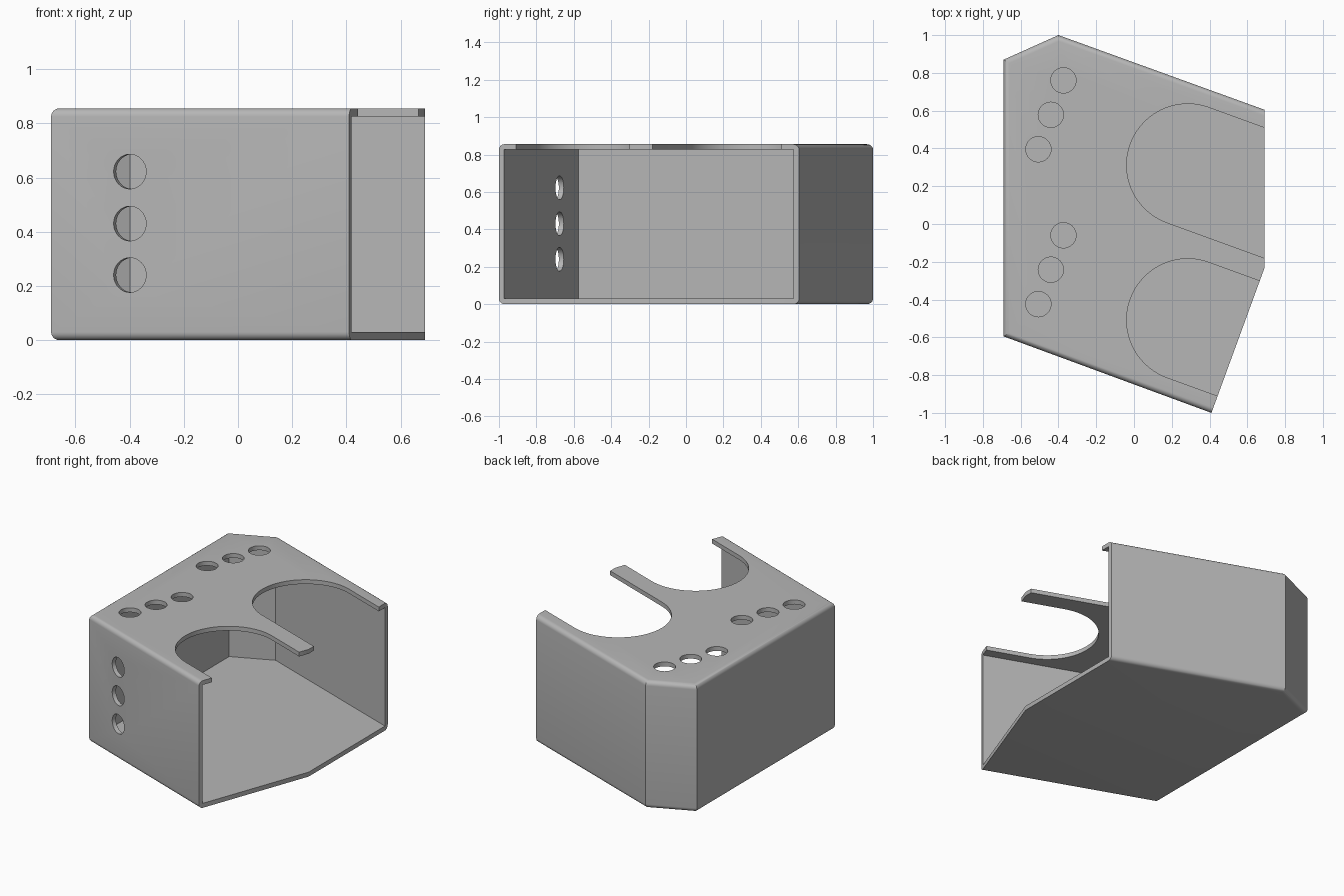
import bpy, bmesh
from math import sin, cos, pi, radians
from mathutils import Vector, Matrix
from mathutils.geometry import intersect_line_line_2d, intersect_line_line

cube = bpy.data.objects.get("Cube")
if cube:
    bpy.data.objects.remove(cube, do_unlink=True)

HEIGHT, WALL, ROUND = 0.855, 0.028, 0.03
TILT = radians(20)
ALONG = Vector((cos(TILT), -sin(TILT), 0))    # direction of the slanted side walls
ACROSS = Vector((sin(TILT), cos(TILT), 0))    # perpendicular to them

grey = bpy.data.materials.new("light_grey")
grey.use_nodes = True
colour = (0.47, 0.47, 0.47, 1)
grey.diffuse_color = colour
grey.node_tree.nodes["Principled BSDF"].inputs["Base Color"].default_value = colour


def prism(name, outline, z0, z1, rounded=()):
    """Extrude a flat outline; round the top and bottom of the listed sides."""
    bm = bmesh.new()
    low = [bm.verts.new((p[0], p[1], z0)) for p in outline]
    high = [bm.verts.new((p[0], p[1], z1)) for p in outline]
    n = len(outline)
    bm.faces.new(low[::-1])
    bm.faces.new(high)
    for i in range(n):
        j = (i + 1) % n
        bm.faces.new((low[i], low[j], high[j], high[i]))
    edges = [bm.edges.get((ring[i], ring[(i + 1) % n])) for i in rounded for ring in (low, high)]
    if edges:
        bmesh.ops.bevel(bm, geom=edges, offset=ROUND, offset_type='OFFSET',
                        segments=6, profile=0.5, affect='EDGES')
    mesh = bpy.data.meshes.new(name)
    bm.to_mesh(mesh)
    bm.free()
    mesh.materials.append(grey)
    obj = bpy.data.objects.new(name, mesh)
    bpy.context.collection.objects.link(obj)
    return obj


def arc(centre, radius, start, sweep, steps):
    return [centre + radius * Vector((cos(start + sweep * i / steps),
                                      sin(start + sweep * i / steps), 0)) for i in range(steps + 1)]


def cut(target, cutter):
    cutter.hide_render = True
    mod = target.modifiers.new("cut", 'BOOLEAN')
    mod.operation, mod.solver, mod.object = 'DIFFERENCE', 'EXACT', cutter
    bpy.context.view_layer.objects.active = target
    bpy.ops.object.modifier_apply(modifier=mod.name)
    bpy.data.objects.remove(cutter, do_unlink=True)


# Housing: six-sided block, open on the last two right-hand sides
left_front, front_tip = Vector((-0.69, -0.595, 0)), Vector((0.41, -1.0, 0))
right_mid, right_back = Vector((0.69, -0.235, 0)), Vector((0.69, 0.605, 0))
back_tip, left_back = Vector((-0.4, 1.0, 0)), Vector((-0.69, 0.87, 0))
outline = [left_front, front_tip, right_mid, right_back, back_tip, left_back]
housing = prism("housing", outline, 0, HEIGHT, rounded=(0, 3, 4, 5))

# Hollow: walls moved inward, running out past the open sides
walls = []
for a, b in ((right_back, back_tip), (back_tip, left_back),
             (left_back, left_front), (left_front, front_tip)):
    d = (b - a).normalized()
    inward = Vector((-d.y, d.x, 0)) * WALL
    walls.append((a + inward - d * 0.5, b + inward + d * 0.5))
corners = [intersect_line_line(*p, *q)[0] for p, q in zip(walls, walls[1:])]
cut(housing, prism("hollow", [walls[0][0]] + corners + [walls[-1][1]], 0.03, HEIGHT - 0.029))

# Top: two large round-ended slots and two rows of three holes
for y in (0.312, -0.508):
    centre = Vector((0.285, y, 0))
    slot = arc(centre, 0.324, pi / 2 - TILT, pi, 40)
    slot += [slot[-1] + ALONG, slot[0] + ALONG]
    cut(housing, prism("slot", slot, 0.7, 1))
for y in (0.578, -0.242):
    for step in (-1, 0, 1):
        centre = Vector((-0.44, y, 0)) + ACROSS * 0.194 * step
        cut(housing, prism("top_hole", arc(centre, 0.067, 0, 2 * pi, 32)[:-1], 0.7, 1))

# Front wall: a column of three holes square to the wall
for z in (0.24, 0.43, 0.622):
    hole = prism("front_hole", arc(Vector(), 0.064, 0, 2 * pi, 32)[:-1], -0.1, 0.1)
    hole.data.transform(Matrix.Translation((-0.395, -0.69, z))
                        @ Matrix.Rotation(-TILT, 4, 'Z') @ Matrix.Rotation(pi / 2, 4, 'X'))
    cut(housing, hole)

housing.select_set(True)
bpy.context.view_layer.objects.active = housing
bpy.ops.object.shade_smooth_by_angle(angle=radians(25))
